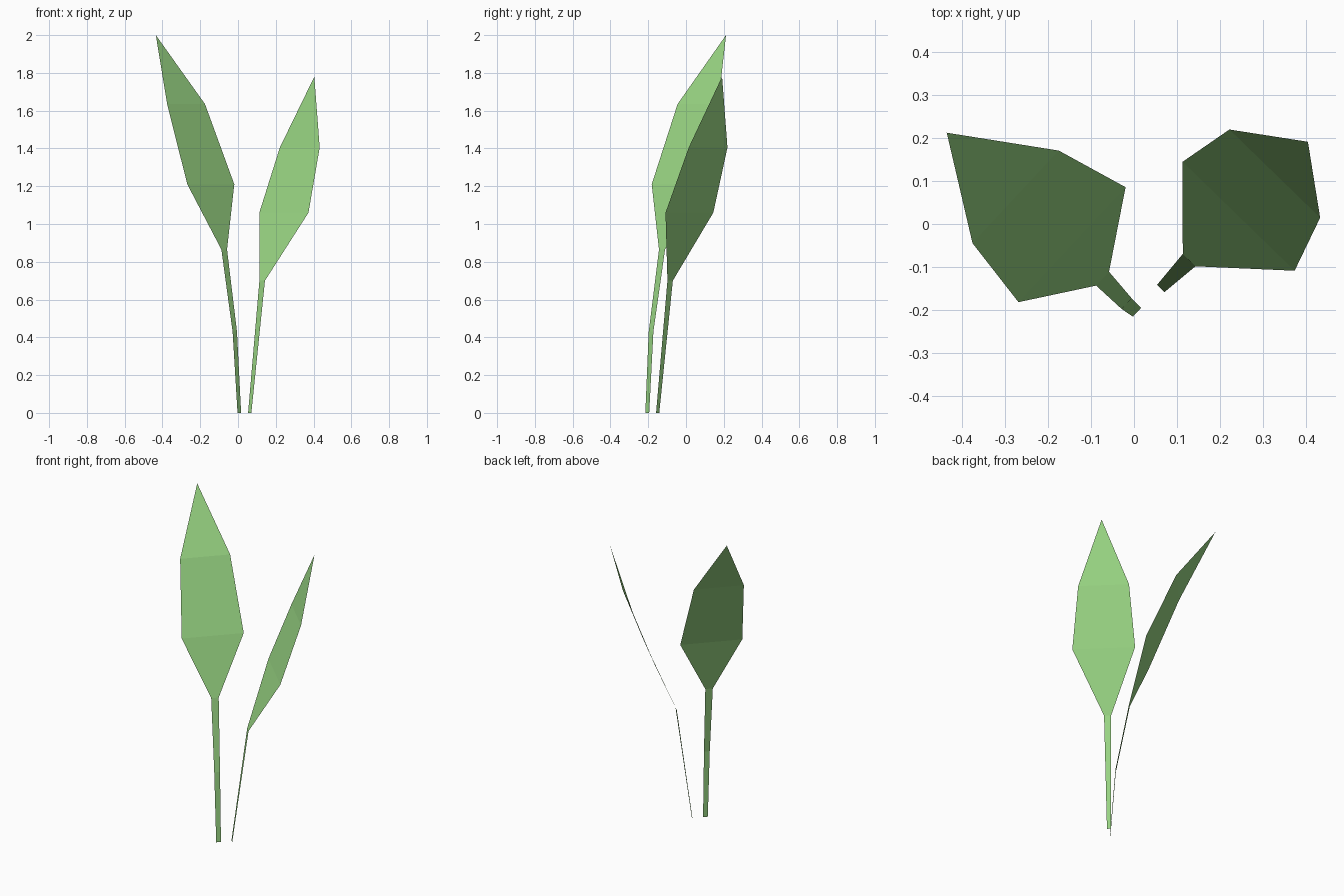
import bpy
from mathutils import Vector

if "Cube" in bpy.data.objects:
    bpy.data.objects.remove(bpy.data.objects["Cube"])

green = bpy.data.materials.new("leaf green")
green.diffuse_color = (0.315, 0.66, 0.225, 1)
green.use_nodes = True
green.node_tree.nodes["Principled BSDF"].inputs["Base Color"].default_value = green.diffuse_color


def leaf(name, across, rows, tip):
    """Flat-faced sheet: rows of (spine point, width) closed by a pointed tip."""
    across = Vector(across).normalized()
    verts, faces = [], []
    for point, width in rows:
        verts += [Vector(point) - across * width / 2, Vector(point) + across * width / 2]
    for i in range(0, len(verts) - 2, 2):
        faces.append((i, i + 1, i + 3, i + 2))
    n = len(verts)
    verts.append(Vector(tip))
    faces.append((n - 2, n - 1, n))
    mesh = bpy.data.meshes.new(name)
    mesh.from_pydata(verts, [], faces)
    mesh.materials.append(green)
    obj = bpy.data.objects.new(name, mesh)
    bpy.context.collection.objects.link(obj)
    return obj


# Tall leaf with stalk, leaning left and back
leaf("tall_leaf", (0.68, 0.73, 0), [
    ((0.007, -0.205, 0), 0.028),
    ((-0.017, -0.185, 0.43), 0.034),
    ((-0.073, -0.127, 0.865), 0.044),
    ((-0.144, -0.048, 1.21), 0.365),
    ((-0.275, 0.063, 1.635), 0.294),
], (-0.435, 0.212, 2.0))

# Short leaf with stalk, leaning right and back
leaf("short_leaf", (0.717, -0.697, 0), [
    ((0.062, -0.150, 0), 0.024),
    ((0.128, -0.084, 0.70), 0.041),
    ((0.243, 0.018, 1.06), 0.363),
    ((0.327, 0.117, 1.405), 0.294),
], (0.404, 0.191, 1.78))
